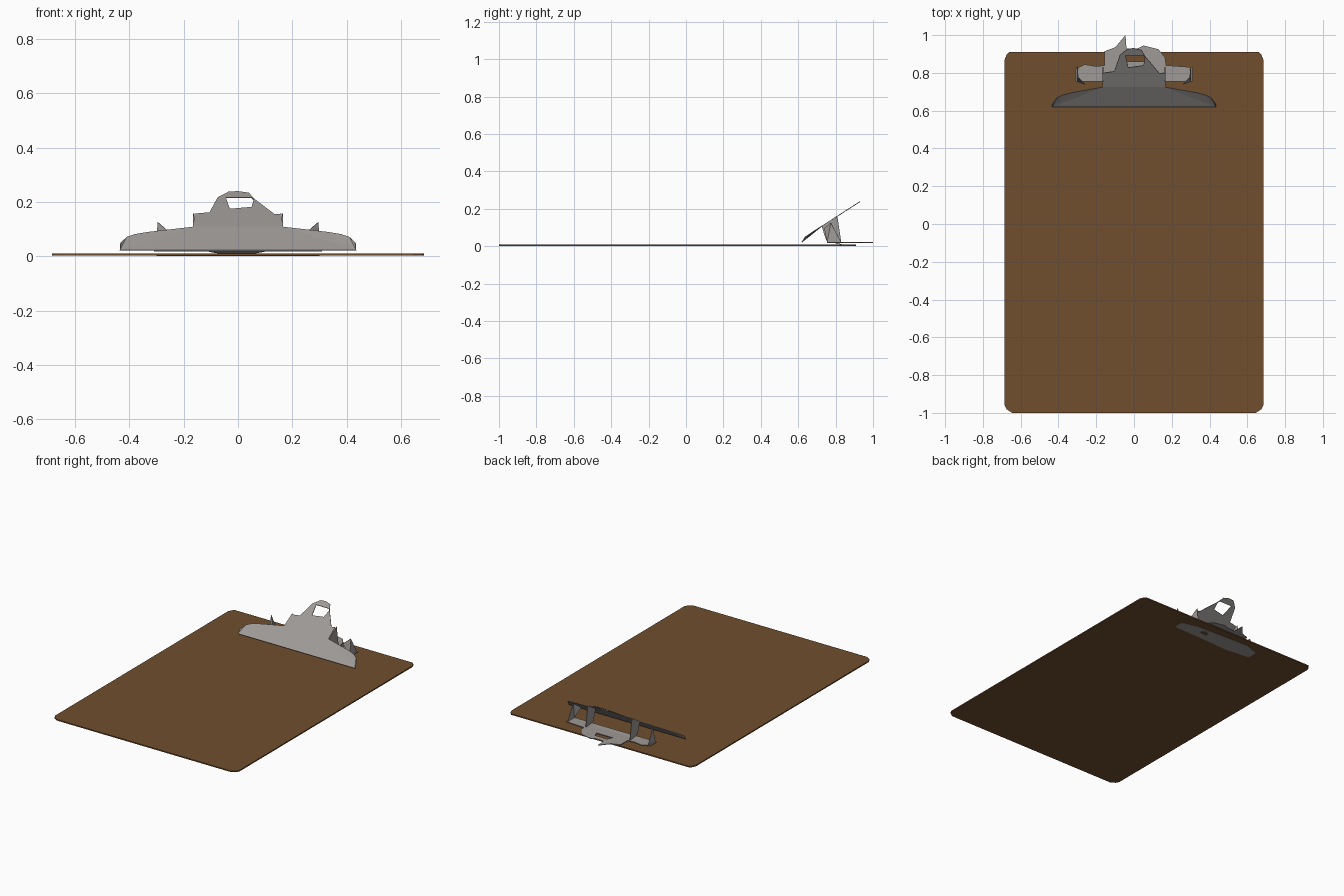
import bpy, bmesh

cube = bpy.data.objects.get("Cube")
if cube:
    bpy.data.objects.remove(cube, do_unlink=True)


def material(name, rgb):
    m = bpy.data.materials.new(name)
    m.use_nodes = True
    m.diffuse_color = (*rgb, 1)
    m.node_tree.nodes["Principled BSDF"].inputs["Base Color"].default_value = (*rgb, 1)
    return m


brown = material("hardboard brown", (0.165, 0.077, 0.028))
steel = material("warm steel grey", (0.34, 0.32, 0.305))


def sheet(name, loops, place, thickness, mat):
    """Thin sheet from an outline and optional holes; place maps a point to 3D."""
    bm = bmesh.new()
    edges = []
    for loop in loops:
        vs = [bm.verts.new(place(*p)) for p in loop]
        edges += [bm.edges.new((v, vs[i - 1])) for i, v in enumerate(vs)]
    bmesh.ops.triangle_fill(bm, edges=edges, use_beauty=True)
    bmesh.ops.recalc_face_normals(bm, faces=bm.faces)
    me = bpy.data.meshes.new(name)
    bm.to_mesh(me)
    bm.free()
    ob = bpy.data.objects.new(name, me)
    bpy.context.collection.objects.link(ob)
    me.materials.append(mat)
    mod = ob.modifiers.new("thickness", "SOLIDIFY")
    mod.thickness = thickness
    mod.offset = 0
    return ob


def flat(z):
    return lambda x, y: (x, y, z)


def mirrored(half):
    return half + [(-x, y) for x, y in reversed(half)]


# Board with clipped corners
board = mirrored([(0.645, -1), (0.675, -0.98), (0.685, -0.96),
                  (0.685, 0.87), (0.675, 0.895), (0.66, 0.91)])
sheet("board", [board], flat(0.006), 0.008, brown)


# Sloping clamp plate with finger hole, drawn in front elevation
def on_slope(x, z):
    if z < 0.05:
        return (x, 0.62 + (z - 0.022) * 0.6, z)
    return (x, 0.637 + (z - 0.05) * 1.56, z)


clamp = [(-0.435, 0.022), (0.435, 0.022), (0.432, 0.05), (0.41, 0.07),
         (0.38, 0.08), (0.33, 0.088), (0.165, 0.107), (0.16, 0.155), (0.135, 0.153),
         (0.06, 0.21), (0.04, 0.232), (0, 0.238), (-0.035, 0.236),
         (-0.075, 0.215), (-0.105, 0.16), (-0.16, 0.155),
         (-0.165, 0.107), (-0.33, 0.088), (-0.38, 0.08), (-0.41, 0.07),
         (-0.432, 0.05)]
finger_hole = [(-0.045, 0.215), (0.05, 0.215), (0.058, 0.207),
               (0.05, 0.18), (-0.03, 0.173)]
sheet("clamp_plate", [clamp, finger_hole], on_slope, 0.004, steel)

# Base bracket: wings and the rear tongue
base = [(-0.31, 0.755), (0.31, 0.755), (0.31, 0.83), (0.17, 0.84),
        (0.165, 0.88), (0.13, 0.925), (0.05, 0.945), (0.02, 0.93),
        (-0.04, 0.93), (-0.045, 1.0), (-0.1, 0.935), (-0.155, 0.915),
        (-0.155, 0.84), (-0.2, 0.835), (-0.26, 0.845), (-0.31, 0.82)]
slot = [(-0.06, 0.86), (0.06, 0.86), (0.05, 0.895), (-0.04, 0.895)]
sheet("base_bracket", [base, slot], flat(0.02), 0.004, steel)

# Centre foot joining the bracket to the board
foot = [(-0.13, 0.022), (0.12, 0.022), (0.05, 0.009), (-0.06, 0.009)]
sheet("bracket_foot", [foot], lambda x, z: (x, 0.78 + (0.022 - z) * 4, z), 0.003, steel)

# Backing plate under the board
backing = [(-0.3, 0.76), (-0.12, 0.74), (0.08, 0.75), (0.3, 0.755),
           (0.3, 0.82), (0.18, 0.85), (-0.2, 0.865), (-0.3, 0.83)]
rivet_hole = [(0.08, 0.8), (0.13, 0.8), (0.14, 0.82), (0.11, 0.835), (0.08, 0.82)]
sheet("backing_plate", [backing, rivet_hole], flat(0.001), 0.002, steel)

# Upright ears and small wing fins on both sides
ear = [(0.725, 0.107), (0.81, 0.157), (0.83, 0.02), (0.75, 0.03)]
for side, label in ((1, "left"), (-1, "right")):
    sheet(label + "_ear", [ear], lambda y, z: (side * 0.164, y, z), 0.004, steel)
    fin = [(0.3, 0.755, 0.02), (0.3, 0.83, 0.02), (0.295, 0.775, 0.125), (0.26, 0.74, 0.095)]
    sheet(label + "_fin", [fin], lambda x, y, z: (side * x, y, z), 0.003, steel)
